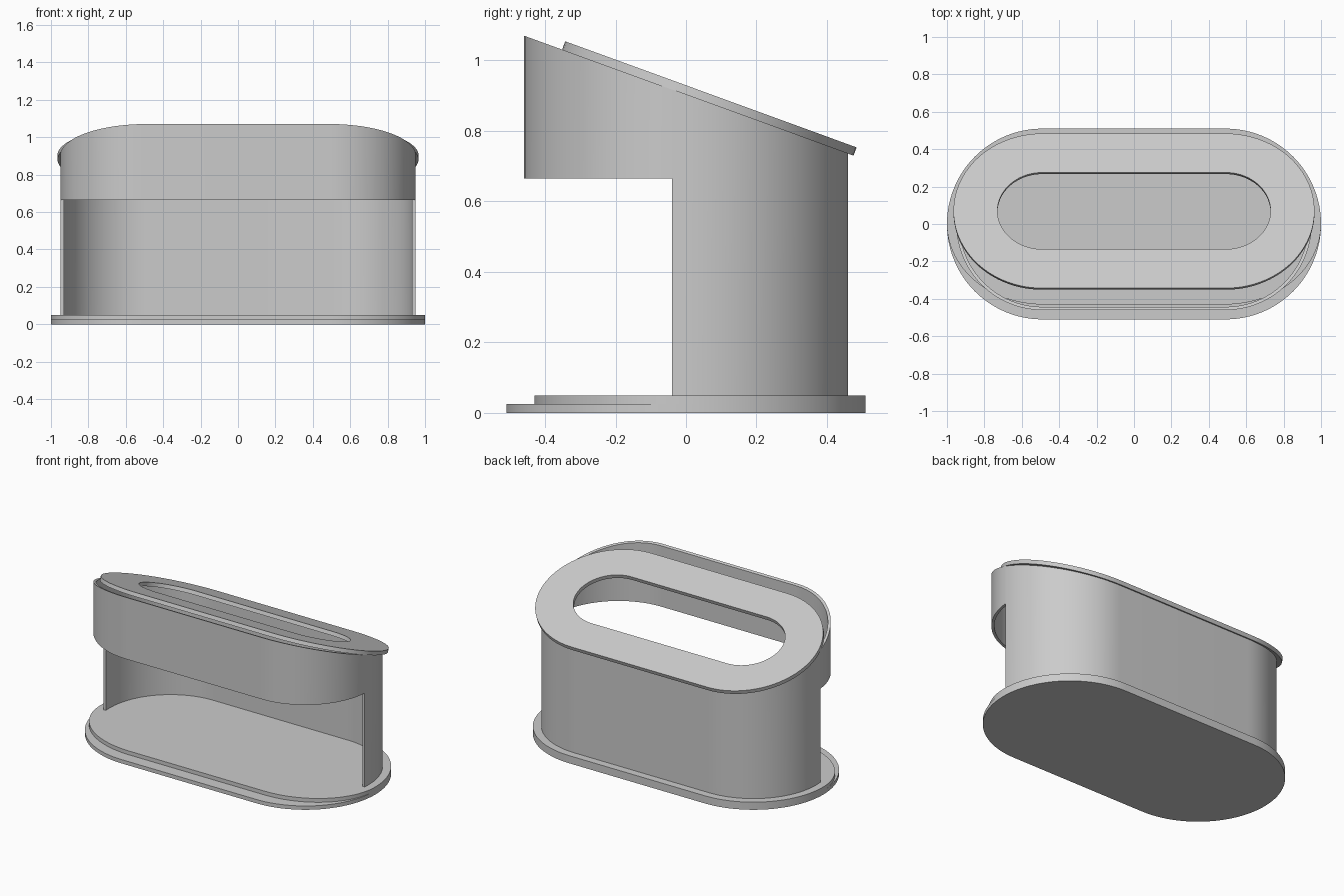
import bpy, bmesh, math
from mathutils import Matrix

if "Cube" in bpy.data.objects:
    bpy.data.objects.remove(bpy.data.objects["Cube"], do_unlink=True)

gray = bpy.data.materials.new("light gray")
gray.use_nodes = True
gray.diffuse_color = (0.6, 0.6, 0.6, 1)
gray.node_tree.nodes["Principled BSDF"].inputs["Base Color"].default_value = (0.6, 0.6, 0.6, 1)

STRAIGHT = 0.49          # half length of the straight sides
TILT = math.radians(20)  # slope of the top
STEPS = 24


def half(rx, ry, low=0.0, side=1):
    """Half of a rounded oblong, from +x to -x, its ends starting at y = side * low."""
    a0 = math.asin(low / ry)
    arc = [a0 + (math.pi / 2 - a0) * i / STEPS for i in range(STEPS + 1)]
    right = [(STRAIGHT + rx * math.cos(a), side * ry * math.sin(a)) for a in arc]
    return right + [(-x, y) for x, y in reversed(right)]


def oblong(rx, back, front):
    return half(rx, back) + half(rx, front, side=-1)[-2:0:-1]


def finish(name, bm):
    bmesh.ops.recalc_face_normals(bm, faces=bm.faces[:])
    mesh = bpy.data.meshes.new(name)
    bm.to_mesh(mesh)
    bm.free()
    mesh.materials.append(gray)
    obj = bpy.data.objects.new(name, mesh)
    bpy.context.collection.objects.link(obj)
    bpy.ops.object.select_all(action="DESELECT")
    obj.select_set(True)
    bpy.context.view_layer.objects.active = obj
    bpy.ops.object.shade_smooth_by_angle(angle=math.radians(30))
    return obj


def slab(name, outline, z0, z1):
    bm = bmesh.new()
    face = bm.faces.new([bm.verts.new((x, y, z0)) for x, y in outline])
    top = bmesh.ops.extrude_face_region(bm, geom=[face])["geom"]
    moved = [v for v in top if isinstance(v, bmesh.types.BMVert)]
    bmesh.ops.translate(bm, verts=moved, vec=(0, 0, z1 - z0))
    if not face.is_valid or len(bm.faces) < len(outline) + 2:
        bm.faces.new([v for v in bm.verts if v not in moved])
    return finish(name, bm)


def band(name, outer, inner, bottom, top, closed):
    """Thin wall between two outlines; bottom and top give z for each y."""
    bm = bmesh.new()
    rows = [[bm.verts.new((x, y, z(y))) for (x, y), z in
             ((o, bottom), (o, top), (i, top), (i, bottom))]
            for o, i in zip(outer, inner)]
    pairs = list(zip(rows, rows[1:]))
    if closed:
        pairs.append((rows[-1], rows[0]))
    for p, q in pairs:
        for k in range(4):
            n = (k + 1) % 4
            bm.faces.new((p[k], p[n], q[n], q[k]))
    if not closed:
        bm.faces.new(rows[0])
        bm.faces.new(rows[-1])
    return finish(name, bm)


def slope(y):
    return 0.903 - math.tan(TILT) * y


# Base with a lower ledge along the front
slab("base_ledge", oblong(0.51, 0.51, 0.51), 0, 0.025)
slab("base_plate", oblong(0.51, 0.51, 0.43), 0.025, 0.05)

# Back wall and hanging front panel, both cut off by the sloped top
R, T, SPLIT = 0.46, 0.017, 0.04
band("back_wall", half(R, R, -SPLIT), half(R - T, R - T, -SPLIT),
     lambda y: 0.05, slope, False)
band("front_panel", half(R, R, SPLIT, -1), half(R - T, R - T, SPLIT, -1),
     lambda y: 0.665, slope, False)

# Tilted lid with an oblong opening
lid = band("lid", oblong(0.475, 0.44, 0.44), oblong(0.24, 0.218, 0.218),
           lambda y: 0.0, lambda y: 0.025, True)
lid.data.transform(Matrix.Translation((0, 0.062, slope(0.062)))
                   @ Matrix.Rotation(-TILT, 4, "X"))
